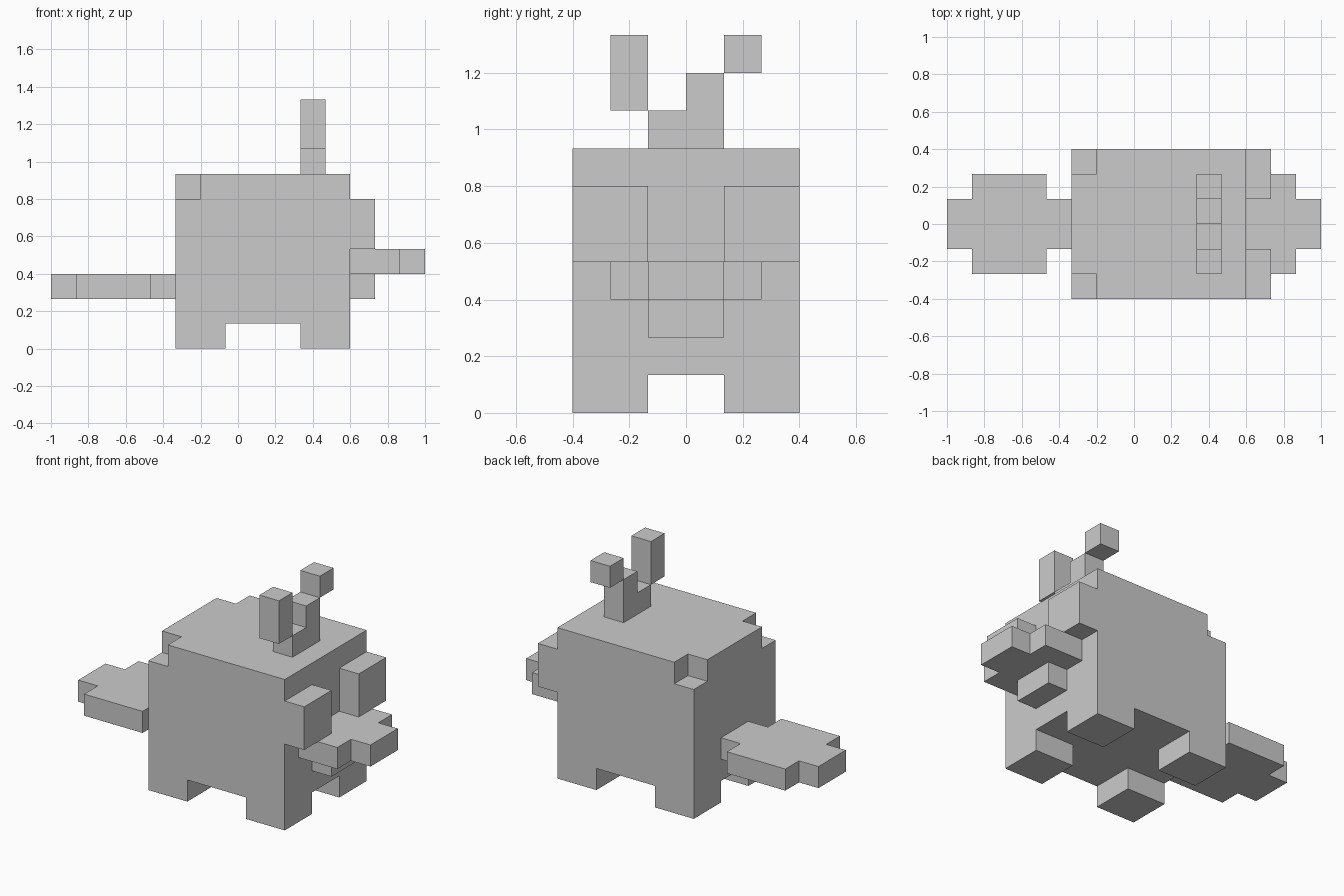
import bpy
import bmesh

if "Cube" in bpy.data.objects:
    bpy.data.objects.remove(bpy.data.objects["Cube"])

U = 2 / 15  # one block; x counts from the tail tip, y from the centre line, z from the ground


def prism(name, outline, z0, z1):
    """Extrude a plan outline, given in blocks, from z0 to z1."""
    bm = bmesh.new()
    base = bm.faces.new([bm.verts.new((x * U - 1, y * U, z0 * U)) for x, y in outline])
    top = bmesh.ops.extrude_face_region(bm, geom=[base])["geom"]
    verts = [g for g in top if isinstance(g, bmesh.types.BMVert)]
    bmesh.ops.translate(bm, verts=verts, vec=(0, 0, (z1 - z0) * U))
    bmesh.ops.recalc_face_normals(bm, faces=bm.faces)
    mesh = bpy.data.meshes.new(name)
    bm.to_mesh(mesh)
    bm.free()
    obj = bpy.data.objects.new(name, mesh)
    bpy.context.collection.objects.link(obj)
    return obj


def box(name, x, y, z):
    return prism(name, [(x[0], y[0]), (x[1], y[0]), (x[1], y[1]), (x[0], y[1])], *z)


def mirrored_outline(half):
    """Close a half outline by reflecting it across the centre line."""
    return half + [(x, -y) for x, y in reversed(half)]


# Body with its two upper rear corners notched out
body = box("body", (5, 12), (-3, 3), (1, 7))
for side, y in (("front", (-4, -2)), ("back", (2, 4))):
    cutter = box("notch_cutter_" + side, (4, 6), y, (6, 8))
    cutter.hide_render = True
    cutter.hide_viewport = True
    mod = body.modifiers.new("notch_" + side, "BOOLEAN")
    mod.operation = "DIFFERENCE"
    mod.solver = "EXACT"
    mod.object = cutter

# Legs and eyes on both sides
for side, y in (("front", (-3, -1)), ("back", (1, 3))):
    box("left_leg_" + side, (5, 7), y, (0, 1))
    box("right_leg_" + side, (10, 12), y, (0, 1))
    box("eye_" + side, (12, 13), y, (4, 6))

# Stepped bill and lower jaw
prism("bill", mirrored_outline([(12, -2), (14, -2), (14, -1), (15, -1)]), 3, 4)
box("lower_jaw", (12, 13), (-1, 1), (2, 3))

# Flat paddle tail
prism("tail", mirrored_outline(
    [(5, -1), (4, -1), (4, -2), (1, -2), (1, -1), (0, -1)]), 2, 3)

# Forked sprout on the head
box("sprout_base", (10, 11), (-1, 0), (7, 8))
box("sprout_stem", (10, 11), (0, 1), (7, 9))
box("sprout_tip_front", (10, 11), (-2, -1), (8, 10))
box("sprout_tip_back", (10, 11), (1, 2), (9, 10))
